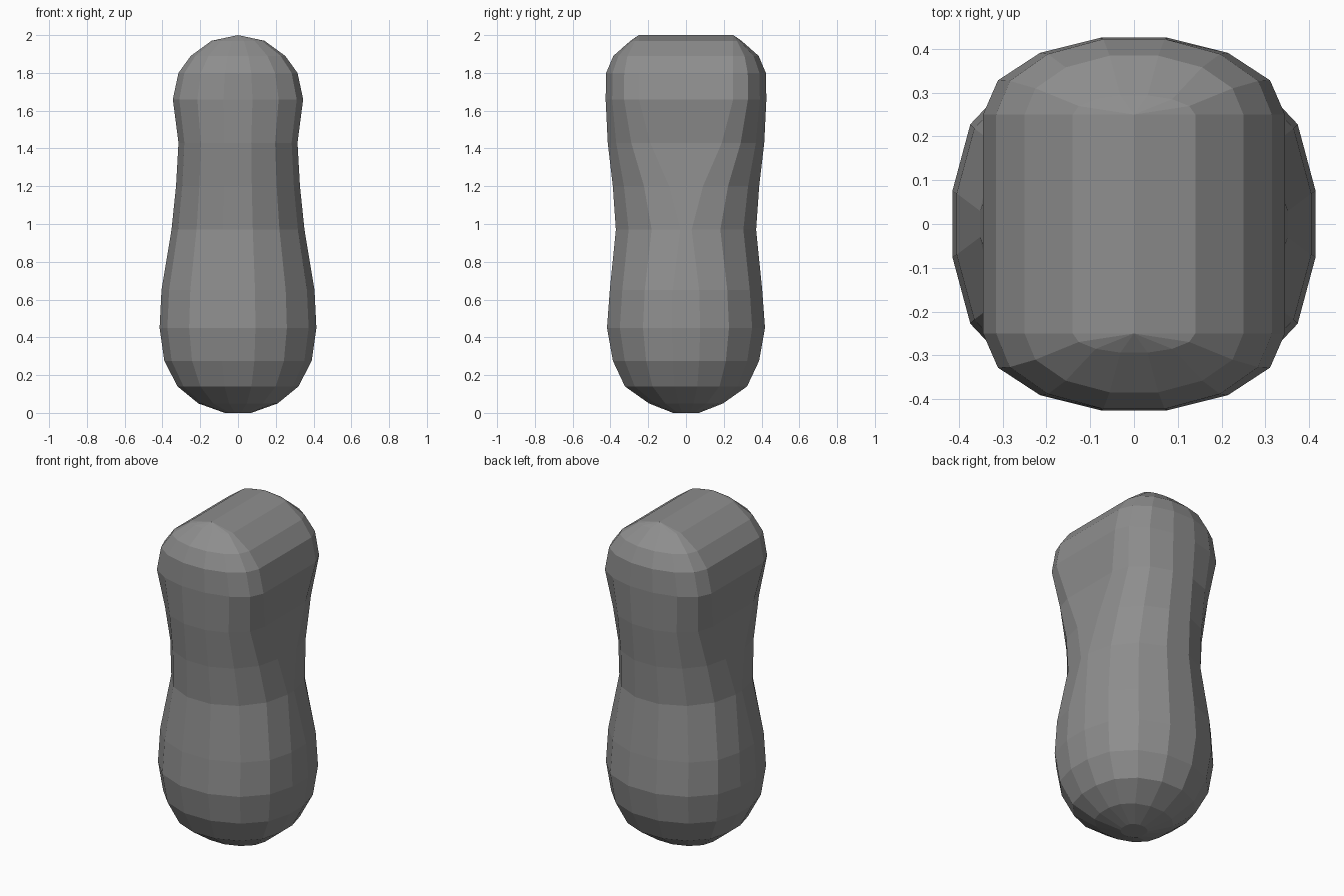
import bpy, bmesh
from math import sin, cos, pi

if "Cube" in bpy.data.objects:
    bpy.data.objects.remove(bpy.data.objects["Cube"])

# Cross-sections: height, half width (x), half depth (y), half length of straight side
SECTIONS = [
    (0.00, 0.07, 0.07, 0.02),
    (0.05, 0.21, 0.20, 0.04),
    (0.14, 0.32, 0.33, 0.06),
    (0.275, 0.39, 0.395, 0.07),
    (0.45, 0.415, 0.427, 0.075),
    (0.65, 0.405, 0.412, 0.07),
    (0.97, 0.352, 0.38, 0.03),
    (1.20, 0.328, 0.395, 0.09),
    (1.43, 0.315, 0.42, 0.19),
    (1.66, 0.345, 0.43, 0.25),
    (1.80, 0.315, 0.427, 0.25),
    (1.89, 0.25, 0.388, 0.25),
    (1.97, 0.14, 0.295, 0.25),
    (2.00, 0.00, 0.25, 0.25),
]
ARC = 7  # facets on each rounded end


def ring(bm, z, w, d, s):
    """Stadium-like outline with two rounded ends and two straight sides."""
    verts = []
    for side in (1, -1):
        for i in range(ARC + 1):
            t = pi * i / ARC
            verts.append(bm.verts.new((side * w * cos(t), side * (s + (d - s) * sin(t)), z)))
    return verts


# Rounded pillar body: round base blending into a ridge along y
bm = bmesh.new()
rings = [ring(bm, *sec) for sec in SECTIONS]
n = len(rings[0])
for a, b in zip(rings, rings[1:]):
    for i in range(n):
        j = (i + 1) % n
        bm.faces.new((a[i], a[j], b[j], b[i]))
bm.faces.new(rings[0][::-1])
bmesh.ops.remove_doubles(bm, verts=bm.verts, dist=0.0005)
bmesh.ops.recalc_face_normals(bm, faces=bm.faces)
mesh = bpy.data.meshes.new("stone_body")
bm.to_mesh(mesh)
bm.free()

# Dark grey stone
stone = bpy.data.materials.new("dark_stone")
stone.diffuse_color = (0.27, 0.27, 0.27, 1)
stone.use_nodes = True
stone.node_tree.nodes["Principled BSDF"].inputs["Base Color"].default_value = stone.diffuse_color
mesh.materials.append(stone)
bpy.context.collection.objects.link(bpy.data.objects.new("stone_body", mesh))
